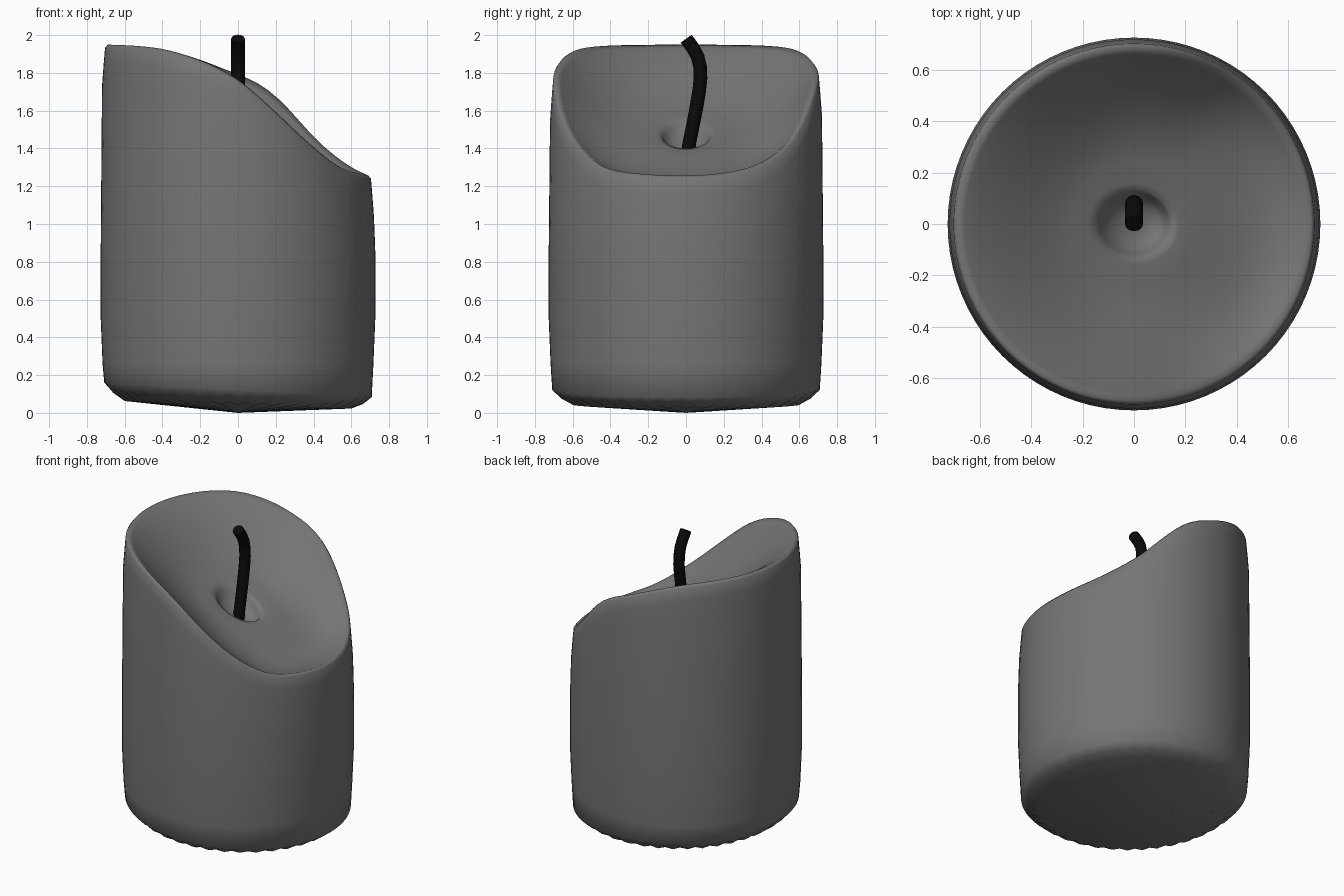
import bpy, bmesh, math

if "Cube" in bpy.data.objects:
    bpy.data.objects.remove(bpy.data.objects["Cube"])

N = 80  # segments around the candle


def material(name, v):
    m = bpy.data.materials.new(name)
    m.diffuse_color = (v, v, v, 1)
    m.use_nodes = True
    m.node_tree.nodes["Principled BSDF"].inputs["Base Color"].default_value = m.diffuse_color
    return m


def lookup(points, x):
    for (x0, y0), (x1, y1) in zip(points, points[1:]):
        if x <= x1:
            return y0 + (y1 - y0) * (x - x0) / (x1 - x0)
    return points[-1][1]


# Slanted rim height against x / radius, front half and back half
FRONT = [(-1.01, 1.95), (-.8, 1.945), (-.57, 1.93), (-.28, 1.87), (0, 1.775),
         (.28, 1.60), (.5, 1.45), (.78, 1.29), (1, 1.255)]
BACK = [(-1.01, 1.95), (-.8, 1.945), (-.57, 1.93), (-.28, 1.87), (0, 1.79), (.14, 1.76),
        (.28, 1.69), (.43, 1.58), (.57, 1.46), (.72, 1.37), (.86, 1.30), (1, 1.255)]
angles = [2 * math.pi * i / N for i in range(N)]
rim = [lookup(BACK if math.sin(a) > 0 else FRONT, math.cos(a)) for a in angles]
for _ in range(3):
    rim = [(rim[i - 1] + 2 * rim[i] + rim[(i + 1) % N]) / 4 for i in range(N)]


def floor(x):
    return 1.48 - 0.5 * x


# Candle body: stacked rings from the base, over the rim, into the wick hole
bm = bmesh.new()
rings = []


def ring(radius, height, squash=1.0):
    vs = []
    for i, a in enumerate(angles):
        x, y = radius * math.cos(a), radius * math.sin(a) * squash
        vs.append(bm.verts.new((x, y, height(i, x))))
    rings.append(vs)


# Fluted base
ring(.60, lambda i, x: .048 - .033 * x + (.008 if i % 2 else -.005))
ring(.66, lambda i, x: .080 - .045 * x + (.007 if i % 2 else -.004))
ring(.708, lambda i, x: .122 - .055 * x)
# Side wall
ring(.717, lambda i, x: .26)
ring(.727, lambda i, x: .50)
ring(.727, lambda i, x: .85)
ring(.720, lambda i, x: rim[i] - .22)
ring(.711, lambda i, x: rim[i] - .10)
ring(.704, lambda i, x: rim[i] - .018)
ring(.690, lambda i, x: rim[i])
# Melted dish
for r in (.66, .62, .57, .52, .47, .42, .36, .30, .24, .18):
    t = max(0, (r - .2) / .49) ** 2
    ring(r, lambda i, x: floor(x) + (rim[i] - floor(x)) * t, .88 if r < .2 else 1)
# Wick hole
for r, d in ((.15, .006), (.137, .025), (.12, .055), (.095, .082), (.05, .098)):
    ring(r, lambda i, x: floor(x) - d, .88)

for a, b in zip(rings, rings[1:]):
    for i in range(N):
        j = (i + 1) % N
        bm.faces.new((a[i], a[j], b[j], b[i]))
base = bm.verts.new((0, 0, 0))
pit = bm.verts.new((0, 0, 1.38))
for i in range(N):
    j = (i + 1) % N
    bm.faces.new((base, rings[0][j], rings[0][i]))
    bm.faces.new((pit, rings[-1][i], rings[-1][j]))
bmesh.ops.recalc_face_normals(bm, faces=bm.faces)
for f in bm.faces:
    f.smooth = True
mesh = bpy.data.meshes.new("candle_body")
bm.to_mesh(mesh)
bm.free()
body = bpy.data.objects.new("candle_body", mesh)
bpy.context.collection.objects.link(body)
mesh.materials.append(material("grey wax", .18))

# Wick: bent round cord
curve = bpy.data.curves.new("wick", "CURVE")
curve.dimensions = "3D"
curve.bevel_depth = .036
curve.bevel_resolution = 4
curve.use_fill_caps = True
path = [(.005, 1.34), (.018, 1.43), (.036, 1.52), (.054, 1.61), (.069, 1.70), (.077, 1.77),
        (.075, 1.83), (.062, 1.885), (.038, 1.93), (.001, 1.981)]
spline = curve.splines.new("POLY")
spline.points.add(len(path) - 1)
for p, (y, z) in zip(spline.points, path):
    p.co = (0, y, z, 1)
curve.materials.append(material("black wick", .003))
wick = bpy.data.objects.new("wick", curve)
bpy.context.collection.objects.link(wick)
bpy.context.view_layer.objects.active = wick
wick.select_set(True)
bpy.ops.object.convert(target="MESH")
bpy.ops.object.shade_smooth_by_angle(angle=math.radians(40))
